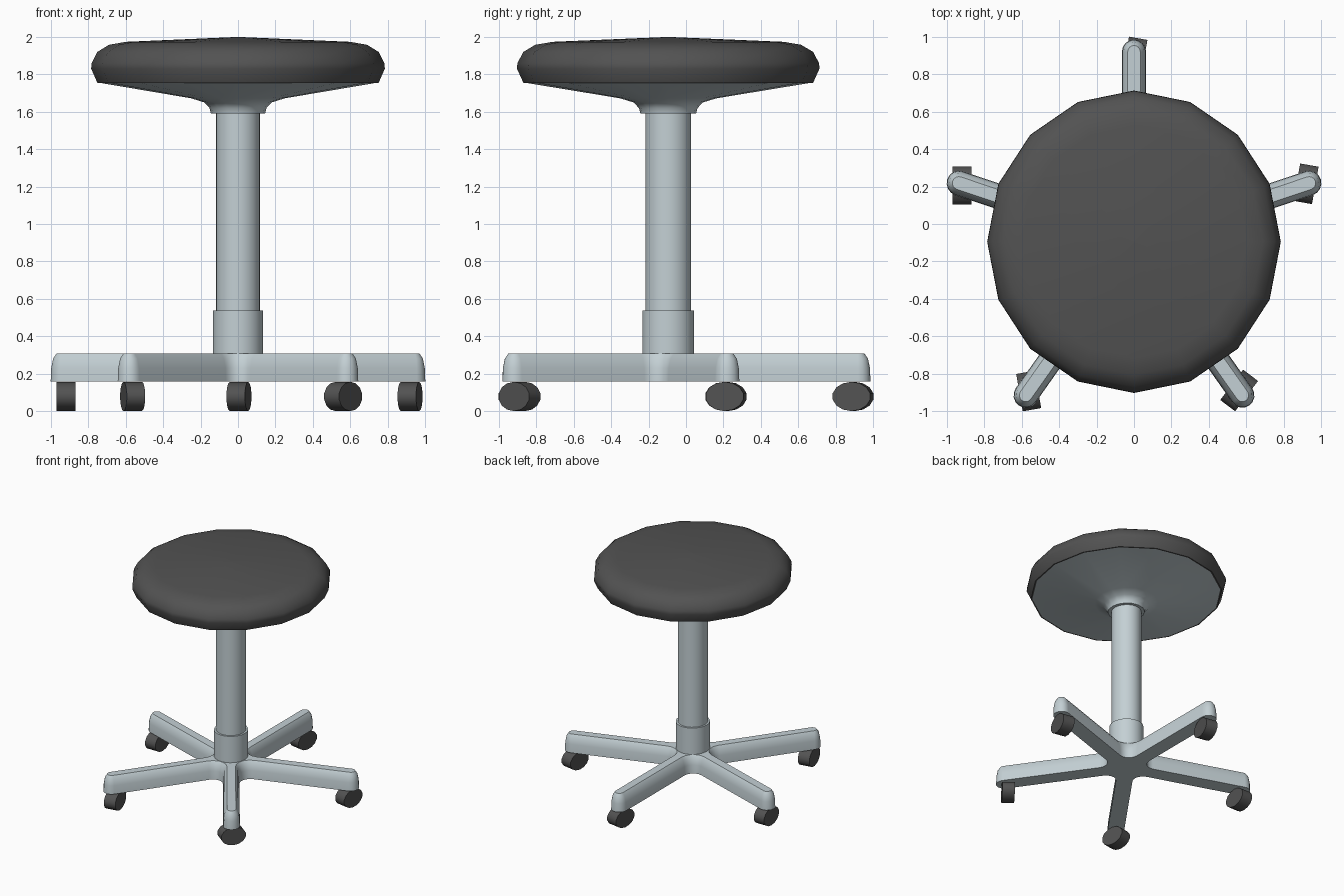
import bpy, bmesh
from math import sin, cos, pi, radians

if "Cube" in bpy.data.objects:
    bpy.data.objects.remove(bpy.data.objects["Cube"])

CY = -0.095      # column axis in y
SY = 1.03        # slight stretch of the model in y


def material(name, rgb):
    m = bpy.data.materials.new(name)
    m.diffuse_color = (*rgb, 1)
    m.use_nodes = True
    m.node_tree.nodes["Principled BSDF"].inputs["Base Color"].default_value = m.diffuse_color
    return m


metal = material("pale_metal", (0.55, 0.63, 0.66))
dark = material("dark_grey", (0.085, 0.085, 0.085))


def finish(name, bm, mat, angle):
    bmesh.ops.recalc_face_normals(bm, faces=bm.faces)
    me = bpy.data.meshes.new(name)
    bm.to_mesh(me)
    bm.free()
    ob = bpy.data.objects.new(name, me)
    bpy.context.collection.objects.link(ob)
    me.materials.append(mat)
    bpy.ops.object.select_all(action='DESELECT')
    ob.select_set(True)
    bpy.context.view_layer.objects.active = ob
    bpy.ops.object.shade_smooth_by_angle(angle=radians(angle))
    return ob


def loft(name, rings, mat, angle=40):
    """Skin a stack of equal-length point rings and cap both ends."""
    bm = bmesh.new()
    vs = [[bm.verts.new(p) for p in r] for r in rings]
    n = len(vs[0])
    for a, b in zip(vs, vs[1:]):
        for i in range(n):
            j = (i + 1) % n
            bm.faces.new((a[i], a[j], b[j], b[i]))
    bm.faces.new(vs[0][::-1])
    bm.faces.new(vs[-1])
    return finish(name, bm, mat, angle)


def lathe(name, profile, mat, n=16, angle=40):
    rings = [[(r * cos(2 * pi * i / n), CY + SY * r * sin(2 * pi * i / n), z)
              for i in range(n)] for r, z in profile]
    return loft(name, rings, mat, angle)


# Seat cushion, pan, column and collar
lathe("seat_cushion", [(0.752, 1.755), (0.785, 1.83), (0.783, 1.86), (0.752, 1.92),
                       (0.69, 1.958), (0.60, 1.974), (0.004, 2.0)], dark, angle=50)
lathe("seat_pan", [(0.145, 1.592), (0.152, 1.62), (0.18, 1.65), (0.25, 1.672),
                   (0.752, 1.757)], metal)
lathe("column", [(0.118, 0.29), (0.118, 1.62)], metal, 24)
lathe("collar", [(0.134, 0.29), (0.134, 0.537)], metal, 24)


# Five-armed base: star outline with round tips and filleted inner corners
def star(w, z, w0=0.065, length=0.985, f=0.08):
    pts = []
    c = (w0 + f) / sin(radians(36))
    for k in range(5):
        a = radians(90 + 72 * k)
        for s in range(9):
            t = a - pi / 2 + pi * s / 8
            pts.append((length * cos(a) + w * cos(t), length * sin(a) + w * sin(t)))
        b = a + radians(36)
        for s in range(6):
            t = a + radians(270 - 108 * s / 5)
            r = f + w0 - w
            pts.append((c * cos(b) + r * cos(t), c * sin(b) + r * sin(t)))
    return [(x, CY + SY * y, z) for x, y in pts]


loft("star_base", [star(w, z) for w, z in
                   [(0.065, 0.157), (0.062, 0.23), (0.052, 0.28), (0.034, 0.307)]], metal)

# Caster wheels, each swivelled its own way (x, y, axis angle)
for i, (x, y, deg) in enumerate([(-0.92, 0.205, 0), (0.92, 0.215, -10), (0.005, 0.893, -10),
                                 (-0.563, -0.893, 10), (0.562, -0.89, -37)]):
    t = radians(deg)
    rings = []
    for h in (-0.05, 0.05):
        ring = []
        for k in range(14):
            q = 2 * pi * k / 14 + pi / 2
            u = 0.104 * cos(q)
            ring.append((x + h * cos(t) - u * sin(t), y + h * sin(t) + u * cos(t),
                         0.078 + 0.078 * sin(q)))
        rings.append(ring)
    loft(f"caster_wheel_{i + 1}", rings, dark)
